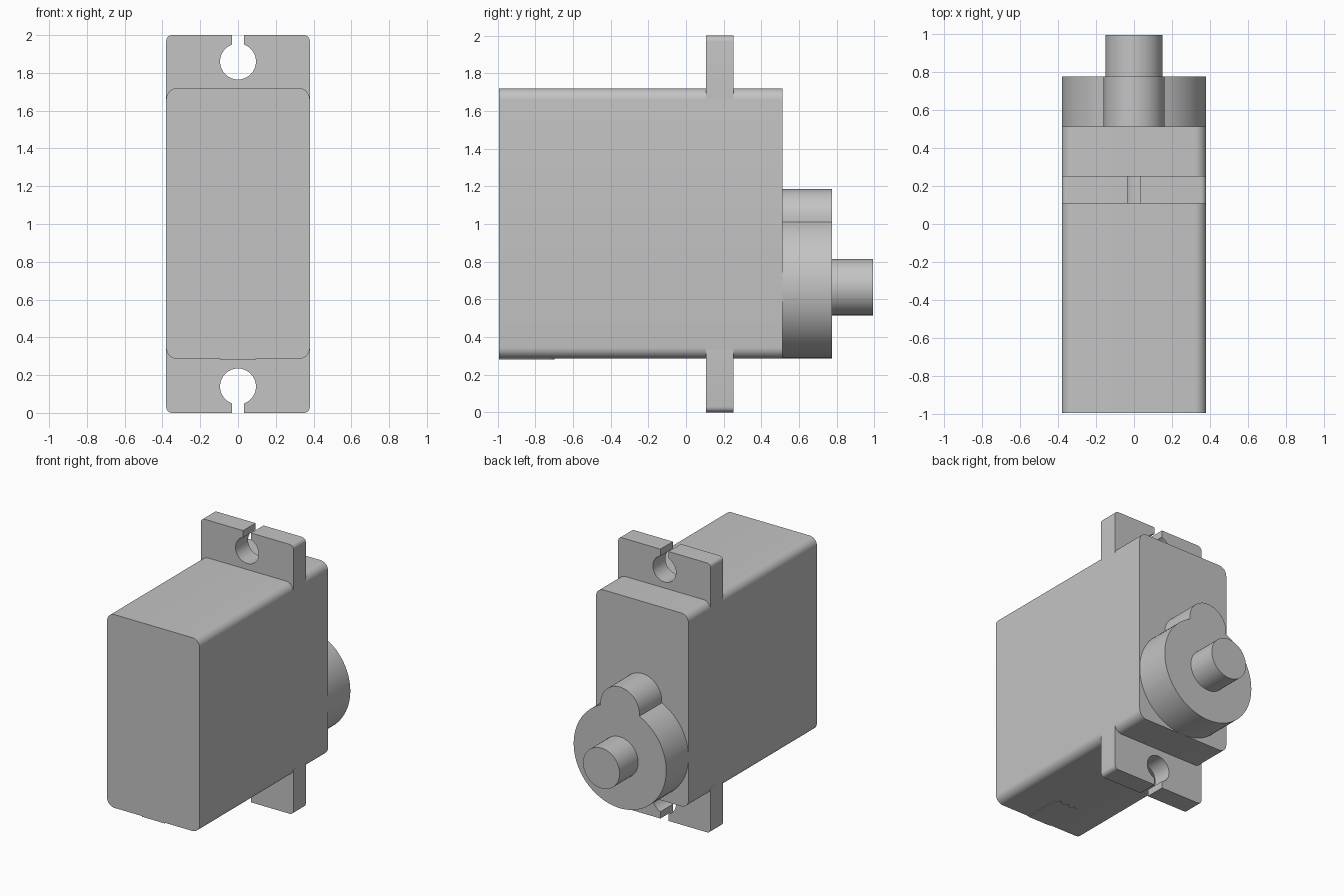
import bpy, bmesh
from math import sin, cos, pi, asin, sqrt, radians

cube = bpy.data.objects.get("Cube")
if cube:
    bpy.data.objects.remove(cube, do_unlink=True)

grey = bpy.data.materials.new("plain_grey")
grey.use_nodes = True
colour = (0.55, 0.55, 0.55, 1)
grey.diffuse_color = colour
grey.node_tree.nodes["Principled BSDF"].inputs["Base Color"].default_value = colour


def arc(cx, cz, r, a0, a1, n=16):
    """Points along an arc, from angle a0 to a1."""
    return [(cx + r * cos(a0 + (a1 - a0) * i / n), cz + r * sin(a0 + (a1 - a0) * i / n))
            for i in range(n + 1)]


def extrude(name, outline, start, end, axis="y"):
    """Prism with the given outline, along y (outline in xz) or z (outline in xy)."""
    bm = bmesh.new()
    place = (lambda u, v, w: (u, w, v)) if axis == "y" else (lambda u, v, w: (u, v, w))
    rings = [[bm.verts.new(place(u, v, w)) for u, v in outline] for w in (start, end)]
    for ring in rings:
        bm.faces.new(ring)
    for i in range(len(outline)):
        bm.faces.new((rings[0][i - 1], rings[0][i], rings[1][i], rings[1][i - 1]))
    bmesh.ops.recalc_face_normals(bm, faces=bm.faces)
    mesh = bpy.data.meshes.new(name)
    bm.to_mesh(mesh)
    bm.free()
    mesh.materials.append(grey)
    ob = bpy.data.objects.new(name, mesh)
    bpy.context.collection.objects.link(ob)
    bpy.ops.object.select_all(action="DESELECT")
    ob.select_set(True)
    bpy.context.view_layer.objects.active = ob
    bpy.ops.object.shade_smooth_by_angle(angle=radians(30))
    return ob


HALF = 0.38
FRONT, BACK = -0.993, 0.513
LOW, HIGH = 0.285, 1.72

# Main case: rounded rectangle along y
R = 0.06
case = []
for k, (cx, cz) in enumerate([(HALF - R, HIGH - R), (R - HALF, HIGH - R),
                              (R - HALF, LOW + R), (HALF - R, LOW + R)]):
    case += arc(cx, cz, R, k * pi / 2, (k + 1) * pi / 2, 8)
extrude("case", case, FRONT, BACK)

# Mounting tabs with a keyhole slot; the lower one is the upper one mirrored
r, hole, slot, hole_z = 0.03, 0.095, 0.033, 1.86
half_gap = asin(slot / hole)
tab = [(-HALF, HIGH - R), (HALF, HIGH - R)]
tab += arc(HALF - r, 2 - r, r, 0, pi / 2, 6)
tab += [(slot, 2)]
tab += arc(0, hole_z, hole, pi / 2 - half_gap, half_gap - 3 * pi / 2, 40)
tab += [(-slot, 2)]
tab += arc(r - HALF, 2 - r, r, pi / 2, pi, 6)
extrude("upper_tab", tab, 0.107, 0.253)
extrude("lower_tab", [(x, 2 - z) for x, z in tab], 0.107, 0.253)

# Gear cover: large disc with a smaller lobe on top
axis_z, lobe, lobe_z = LOW + HALF, 0.16, 1.025
join = asin(lobe / HALF)
cover = arc(0, axis_z, HALF, pi / 2 + join, 5 * pi / 2 - join, 72)
cover += arc(0, lobe_z, lobe, 0, pi, 32)
extrude("gear_cover", cover, BACK, 0.775)

# Output shaft
extrude("output_shaft", arc(0, axis_z, 0.15, 0, 2 * pi, 48)[:-1], 0.775, 0.993)

# Thin cable outlet under the case, ending in three rounded wires
wire = 0.031
outlet = [(-3 * wire, FRONT), (3 * wire, FRONT)]
for cx in (2 * wire, 0, -2 * wire):
    outlet += arc(cx, -0.73, wire, 0, pi, 8)[:-1]
outlet += [(-3 * wire, -0.73)]
extrude("cable_outlet", outlet, LOW - 0.005, LOW + 0.01, "z")
